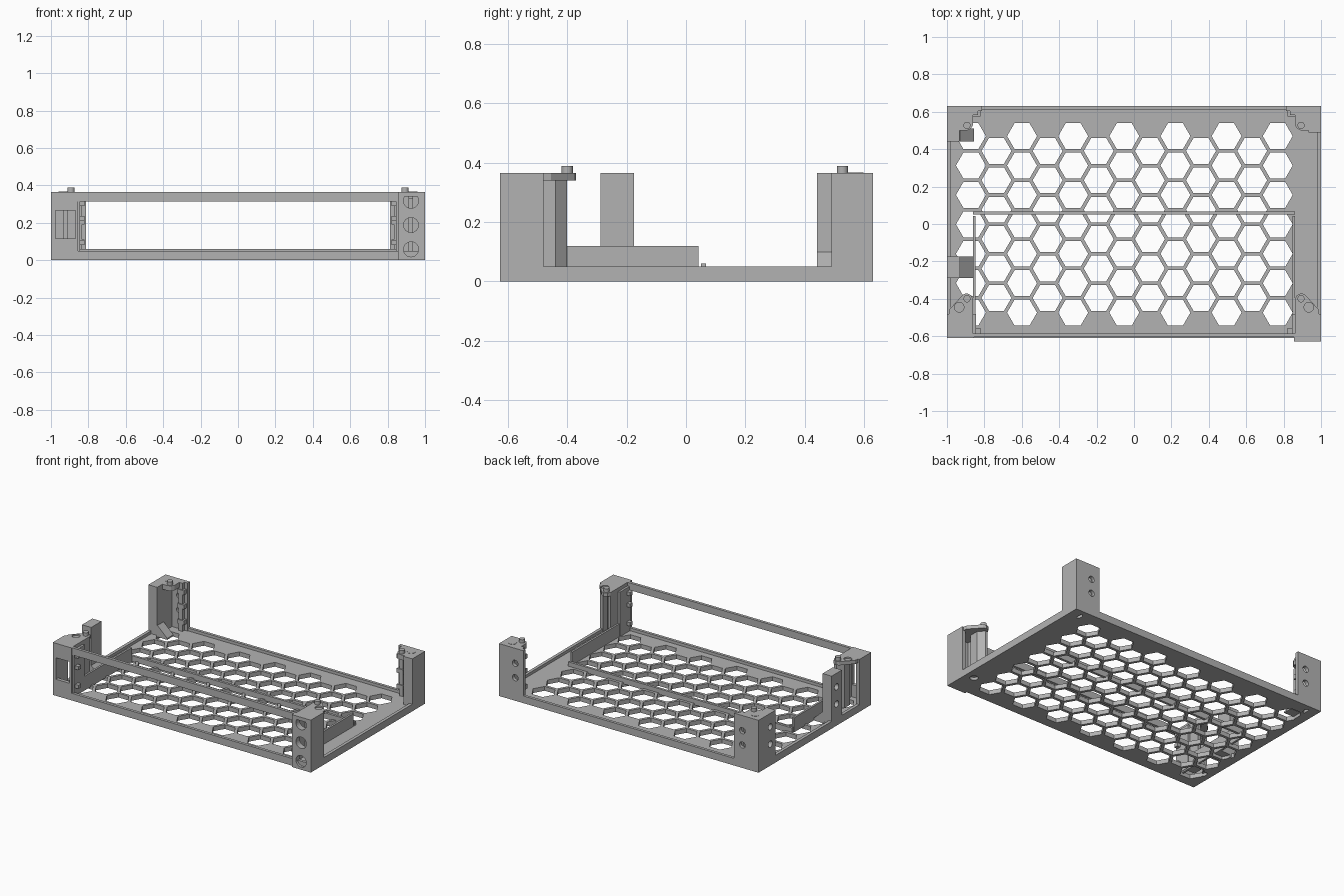
import bpy, bmesh, math
from mathutils import Matrix, Vector

old = bpy.data.objects.get("Cube")
if old:
    bpy.data.objects.remove(old, do_unlink=True)

grey = bpy.data.materials.new("plain grey")
grey.use_nodes = True
grey.diffuse_color = (0.45, 0.45, 0.45, 1)
grey.node_tree.nodes["Principled BSDF"].inputs["Base Color"].default_value = (0.45, 0.45, 0.45, 1)


def finish(name, bm):
    bmesh.ops.recalc_face_normals(bm, faces=bm.faces)
    mesh = bpy.data.meshes.new(name)
    bm.to_mesh(mesh)
    bm.free()
    mesh.materials.append(grey)
    obj = bpy.data.objects.new(name, mesh)
    bpy.context.scene.collection.objects.link(obj)
    return obj


def add_prism(bm, pts, z0, z1):
    face = bm.faces.new([bm.verts.new((x, y, z0)) for x, y in pts])
    ext = bmesh.ops.extrude_face_region(bm, geom=[face])["geom"]
    bmesh.ops.translate(bm, vec=(0, 0, z1 - z0), verts=[v for v in ext if isinstance(v, bmesh.types.BMVert)])


def prism(name, pts, z0, z1):
    bm = bmesh.new()
    add_prism(bm, pts, z0, z1)
    return finish(name, bm)


def box(name, x0, x1, y0, y1, z0, z1):
    return prism(name, [(x0, y0), (x1, y0), (x1, y1), (x0, y1)], z0, z1)


def sided(s, a, b):
    """x range on the side with sign s"""
    return (a, b) if s > 0 else (-b, -a)


def ring(x, y, r, n=24):
    return [(x + r * math.cos(2 * math.pi * i / n), y + r * math.sin(2 * math.pi * i / n)) for i in range(n)]


def rods(name, centres, axis, r, length):
    bm = bmesh.new()
    turn = {"x": Matrix.Rotation(math.pi / 2, 4, "Y"), "y": Matrix.Rotation(math.pi / 2, 4, "X"), "z": Matrix()}[axis]
    for c in centres:
        bmesh.ops.create_cone(bm, cap_ends=True, segments=24, radius1=r, radius2=r, depth=length,
                              matrix=Matrix.Translation(Vector(c)) @ turn)
    return finish(name, bm)


def cut(obj, cutter):
    mod = obj.modifiers.new("cut", "BOOLEAN")
    mod.operation, mod.solver, mod.object = "DIFFERENCE", "EXACT", cutter
    bpy.context.view_layer.objects.active = obj
    bpy.ops.object.modifier_apply(modifier=mod.name)
    bpy.data.objects.remove(cutter, do_unlink=True)


# Floor plate with honeycomb openings and shallow screw recesses below
floor = box("floor_plate", -1, 1, -0.61, 0.63, 0, 0.03)
bm = bmesh.new()
for col in range(13):
    odd = col % 2
    for row in range(7 - odd):
        add_prism(bm, ring(-0.872 + 0.1367 * col, 0.47 - 0.079 * odd - 0.1573 * row, 0.08, 6), -0.1, 0.1)
cut(floor, finish("honeycomb_cutter", bm))
corners = [(s * 0.935, y) for s in (-1, 1) for y in (0.572, -0.445)]
cut(floor, rods("screw_cutter", [(x, y, 0) for x, y in corners], "z", 0.027, 0.04))

# Raised rim around the floor
box("back_rim", -1, 1, 0.61, 0.63, 0, 0.05)
box("front_rim", -1, 1, -0.61, -0.59, 0, 0.05)
for s, n in ((1, "left"), (-1, "right")):
    box(n + "_rim", *sided(s, 0.978, 1), -0.61, 0.63, 0, 0.05)

# Inner tray walls and low cross rail
box("cross_rail", -0.862, 0.862, 0.05, 0.067, 0.02, 0.06)
for s, n in ((1, "left"), (-1, "right")):
    box(n + "_tray_wall", *sided(s, 0.848, 0.862), -0.585, 0.042, 0.02, 0.12)

# Top bar of the front opening
box("front_top_bar", -0.87, 0.87, -0.605, -0.585, 0.315, 0.365)

# Front corners
for s, n in ((1, "left"), (-1, "right")):
    front = -0.627 if s > 0 else -0.61
    wall = box(n + "_front_wall", *sided(s, 0.855, 1), front, -0.585, 0, 0.365)
    if s > 0:
        cut(wall, rods("round_cutter", [(0.925, -0.6, z) for z in (0.058, 0.188, 0.318)], "y", 0.04, 0.3))
    else:
        cut(wall, box("port_cutter", -0.985, -0.87, -0.8, -0.4, 0.115, 0.265))
    box(n + "_front_side_wall", *sided(s, 0.975, 1), front, -0.48, 0, 0.365)
    box(n + "_front_cap", *sided(s, 0.86, 1), front, -0.48, 0.34, 0.365)
    box(n + "_front_jamb", *sided(s, 0.845, 0.865), -0.6, -0.48, 0.03, 0.34)
    for z in (0.08, 0.21, 0.29):
        box(n + "_front_clip", *sided(s, 0.82, 0.86), -0.585, -0.555, z, z + 0.025)
    # rounded lug that carries the pin, on a chamfered column
    lug = [(s * x, y) for x, y in [(0.99, -0.48), (0.985, -0.455), (0.915, -0.378), (0.895, -0.37),
                                   (0.872, -0.38), (0.86, -0.4), (0.86, -0.48)]]
    cap = prism(n + "_front_lug", lug, 0.34, 0.365)
    cut(cap, rods("recess_cutter", [(s * 0.935, -0.445, 0.365)], "z", 0.026, 0.02))
    column = [(s * x, y) for x, y in [(0.86, -0.5), (0.915, -0.5), (0.915, -0.44), (0.88, -0.4), (0.86, -0.4)]]
    prism(n + "_front_column", column, 0.02, 0.34)

# Back towers
for s, n in ((1, "left"), (-1, "right")):
    near = 0.49 if s > 0 else 0.442
    wall = box(n + "_back_wall", *sided(s, 0.812, 1), 0.605, 0.63, 0, 0.365)
    holes = [(s * 0.875, 0.63, z) for z in (0.16, 0.26)]
    cut(wall, rods("hole_cutter", holes, "y", 0.022, 0.2))
    box(n + "_back_flange", *sided(s, 0.835, 0.865), 0.582, 0.61, 0.02, 0.365)
    for z in (0.08, 0.19, 0.29):
        box(n + "_back_clip", *sided(s, 0.82, 0.87), 0.575, 0.61, z, z + 0.03)
    side = box(n + "_back_side_wall", *sided(s, 0.932, 1), near, 0.63, 0, 0.365)
    if s < 0:
        cut(side, rods("hole_cutter", [(-1, 0.5, z) for z in (0.15, 0.27)], "x", 0.022, 0.06))
    cap_pts = [(s * x, y) for x, y in [(0.86, 0.61), (0.86, 0.53), (0.872, 0.51), (0.893, 0.5), (0.94, 0.5), (0.94, 0.61)]]
    prism(n + "_back_cap", cap_pts, 0.33, 0.365)

# Recess plates on top of the back towers
for s, n in ((1, "left"), (-1, "right")):
    prism(n + "_recess_disc", ring(s * 0.935, 0.572, 0.026), 0.36, 0.367)

# Side post
post = box("side_post", -1, -0.93, -0.288, -0.175, 0, 0.365)
cut(post, rods("hole_cutter", [(-1, -0.23, z) for z in (0.15, 0.27)], "x", 0.022, 0.06))

# Sloping feet of the post and the back tower
for name, y0, y1 in (("post_foot", -0.288, -0.175), ("tower_foot", 0.442, 0.51)):
    bm = bmesh.new()
    face = bm.faces.new([bm.verts.new((x, y0, z)) for x, z in [(-0.94, 0.02), (-0.855, 0.02), (-0.855, 0.03), (-0.93, 0.1), (-0.94, 0.1)]])
    ext = bmesh.ops.extrude_face_region(bm, geom=[face])["geom"]
    bmesh.ops.translate(bm, vec=(0, y1 - y0, 0), verts=[v for v in ext if isinstance(v, bmesh.types.BMVert)])
    finish(name, bm)

# Locating pins on all four corners
pins = rods("locating_pins", [(s * 0.893, y, 0.365) for s in (-1, 1) for y in (0.527, -0.4)], "z", 0.019, 0.048)
bpy.ops.object.select_all(action="DESELECT")
pins.select_set(True)
bpy.context.view_layer.objects.active = pins
bpy.ops.object.shade_smooth_by_angle()
